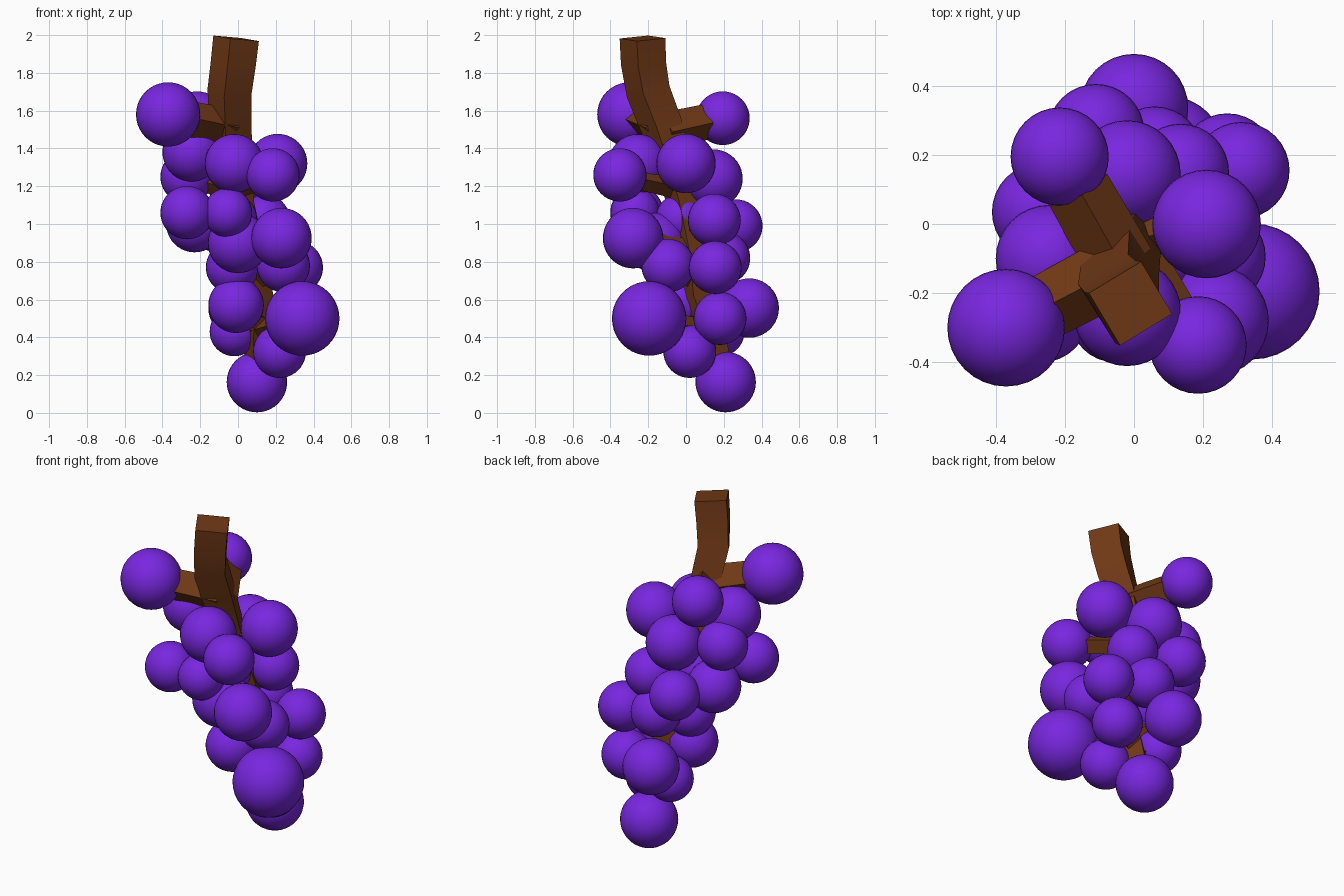
import bpy, bmesh, math
from mathutils import Vector

if "Cube" in bpy.data.objects:
    bpy.data.objects.remove(bpy.data.objects["Cube"])


def material(name, color):
    m = bpy.data.materials.new(name)
    m.diffuse_color = color
    m.use_nodes = True
    m.node_tree.nodes["Principled BSDF"].inputs["Base Color"].default_value = m.diffuse_color
    return m


PURPLE = material("grape_purple", (0.19, 0.02, 0.74, 1))
BROWN = material("stem_brown", (0.16, 0.04, 0.008, 1))


def finish(obj, mat, angle):
    obj.data.materials.append(mat)
    bpy.ops.object.select_all(action='DESELECT')
    obj.select_set(True)
    bpy.context.view_layer.objects.active = obj
    bpy.ops.object.shade_smooth_by_angle(angle=math.radians(angle))


def tube(name, path, ref):
    """Four-sided tapered tube along (x, y, z, radius) points."""
    bm = bmesh.new()
    pts = [Vector(p[:3]) for p in path]
    rings = []
    for i, p in enumerate(pts):
        t = (pts[min(i + 1, len(pts) - 1)] - pts[max(i - 1, 0)]).normalized()
        u = (ref - t * ref.dot(t)).normalized()
        v = t.cross(u)
        r = path[i][3]
        rings.append([bm.verts.new(p + d * r) for d in (u, v, -u, -v)])
    for a, b in zip(rings, rings[1:]):
        for k in range(4):
            n = (k + 1) % 4
            bm.faces.new((a[k], a[n], b[n], b[k]))
    bm.faces.new(rings[0])
    bm.faces.new(rings[-1])
    bmesh.ops.recalc_face_normals(bm, faces=bm.faces)
    me = bpy.data.meshes.new(name)
    bm.to_mesh(me)
    bm.free()
    obj = bpy.data.objects.new(name, me)
    bpy.context.collection.objects.link(obj)
    finish(obj, BROWN, 50)


# Main stem, thick at the top and bending down through the bunch
stem = [(-.01, -.23, 1.983, .125), (-.025, -.225, 1.85, .123), (-.045, -.2, 1.7, .12),
        (-.04, -.13, 1.52, .115), (-.02, -.06, 1.3, .1), (0, -.01, 1.1, .09),
        (.06, .04, .85, .085), (.11, .06, .62, .08), (.1, .13, .42, .075), (.1, .2, .2, .06)]
a = math.radians(-14)
tube("main_stem", stem, Vector((math.cos(a), math.sin(a), 0)))

# Grapes: x, y, z, radius
grapes = [
    (-.37, -.30, 1.58, .17), (-.215, .195, 1.56, .142), (-.245, -.10, 1.38, .155),
    (-.02, -.255, 1.32, .156), (.21, 0, 1.32, .157), (.185, -.35, 1.26, .141),
    (-.27, .035, 1.25, .141), (-.02, .145, 1.24, .155), (-.27, -.26, 1.06, .141),
    (-.055, -.27, 1.06, .13), (-.23, .06, 1.0, .15), (-.11, .265, .99, .14),
    (-.03, -.03, 1.03, .13), (.135, .15, 1.02, .14), (.23, -.28, .925, .16),
    (0, -.16, .90, .16), (.06, .2, .82, .14), (.24, -.095, .78, .141),
    (-.03, 0, .77, .14), (.31, .155, .77, .14), (-.01, -.04, .57, .147),
    (0, .335, .555, .157), (.27, .18, .5, .14), (.34, -.195, .5, .197),
    (-.02, .18, .43, .13), (.22, .02, .325, .14), (.1, .21, .163, .16)]


def stem_at(z):
    """Centre of the main stem at a height."""
    for p, q in zip(stem, stem[1:]):
        if q[2] <= z <= p[2]:
            return Vector(p[:3]).lerp(Vector(q[:3]), (p[2] - z) / (p[2] - q[2]))
    return Vector(stem[-1][:3])


for i, (x, y, z, r) in enumerate(grapes):
    bpy.ops.mesh.primitive_uv_sphere_add(segments=32, ring_count=20, radius=r, location=(x, y, z))
    g = bpy.context.object
    g.name = f"grape_{i + 1}"
    finish(g, PURPLE, 60)
    # Twig from the main stem into each grape
    if i == len(grapes) - 1:
        continue
    root, tip = stem_at(z - .07), Vector((x, y, z))
    w = .1 if i < 2 else .06
    end = root.lerp(tip, max(.3, 1 - .8 * r / (tip - root).length))
    tube(f"twig_{i + 1}", [(*root, w), (*end, w * .95)], Vector((.02, .01, 1)))
